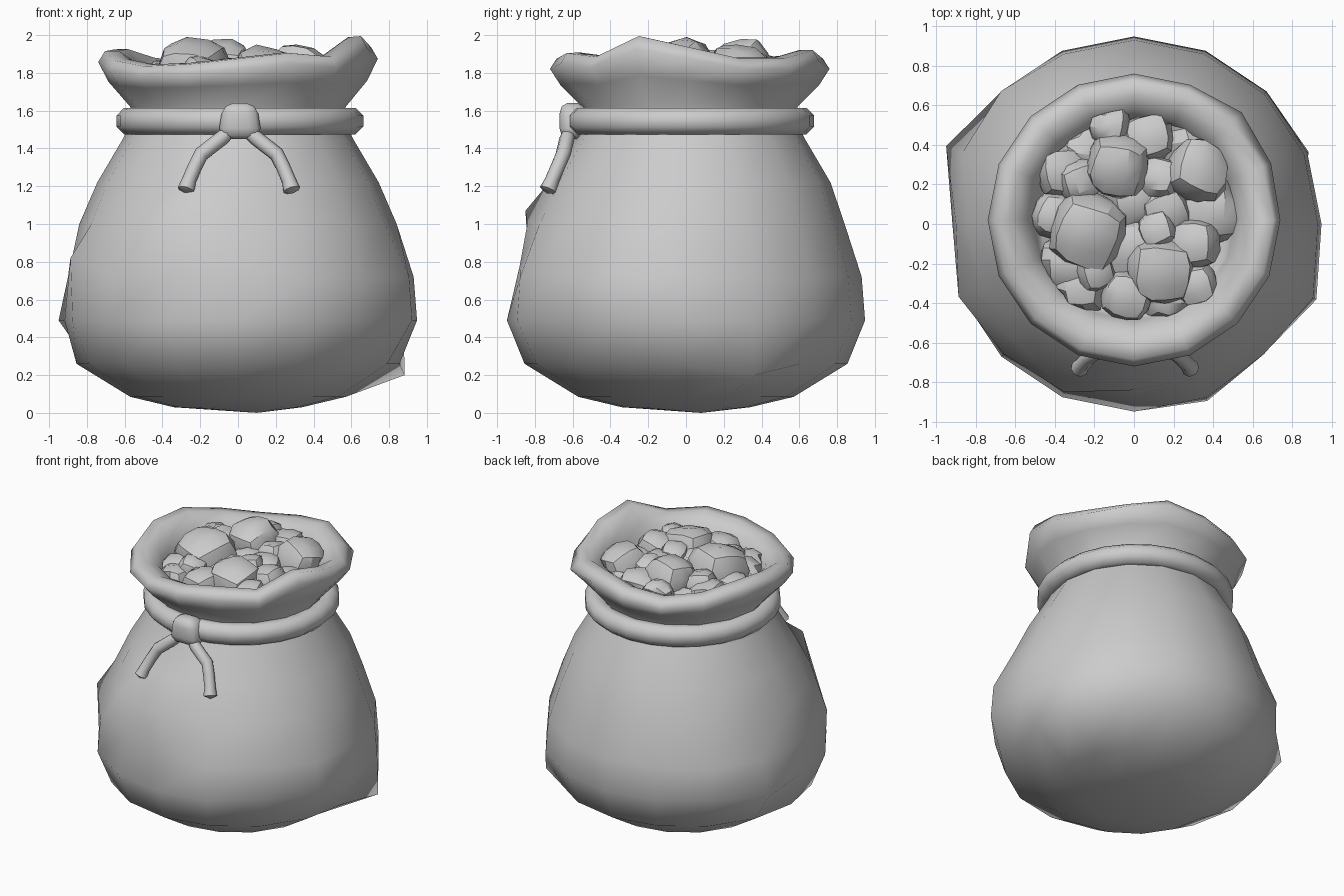
import bpy, bmesh, random
from math import cos, sin, radians, pi, hypot
from mathutils import Vector, Euler

if "Cube" in bpy.data.objects:
    bpy.data.objects.remove(bpy.data.objects["Cube"])

random.seed(4)
N = 16


def finish(name, bm, angle):
    bmesh.ops.recalc_face_normals(bm, faces=bm.faces)
    me = bpy.data.meshes.new(name)
    bm.to_mesh(me)
    bm.free()
    ob = bpy.data.objects.new(name, me)
    bpy.context.collection.objects.link(ob)
    bpy.ops.object.select_all(action='DESELECT')
    ob.select_set(True)
    bpy.context.view_layer.objects.active = ob
    bpy.ops.object.shade_smooth_by_angle(angle=radians(angle))
    return ob


def bridge(bm, rings, closed=False):
    pairs = list(zip(rings, rings[1:]))
    if closed:
        pairs.append((rings[-1], rings[0]))
    for a, b in pairs:
        n = len(a)
        for i in range(n):
            j = (i + 1) % n
            bm.faces.new((a[i], a[j], b[j], b[i]))


def cap(bm, ring, co):
    v = bm.verts.new(co)
    for i in range(len(ring)):
        bm.faces.new((ring[i], ring[(i + 1) % len(ring)], v))


# Sack: revolved profile (radius, height, share of the wavy rim offset)
profile = [(0.34, 0.03, 0), (0.57, 0.085, 0), (0.855, 0.26, 0), (0.948, 0.49, 0),
           (0.93, 0.72, 0), (0.84, 1.0, 0), (0.745, 1.22, 0), (0.61, 1.45, 0),
           (0.565, 1.54, 0), (0.57, 1.62, 0), (0.685, 1.74, 0.4), (0.74, 1.83, 0.9),
           (0.705, 1.885, 1), (0.63, 1.89, 0.9), (0.55, 1.84, 0.5),
           (0.51, 1.75, 0), (0.48, 1.66, 0)]
rim = [1.94, 1.88, 1.88, 1.925, 1.88, 1.85, 1.88, 1.93,
       1.92, 1.87, 1.84, 1.85, 1.88, 1.91, 1.89, 2.0]
# Lumps in the cloth: (ring, side) -> radius change, height change
lumps = {(3, 7): (0.08, 0), (4, 7): (0.01, 0), (3, 15): (0.05, 0), (4, 15): (0.05, 0),
         (2, 1): (0.10, -0.06), (5, 11): (0.08, 0.07), (4, 9): (0.03, 0.10),
         (4, 11): (-0.03, 0.04), (4, 12): (-0.05, 0.06), (3, 8): (-0.03, 0),
         (4, 8): (-0.03, 0), (3, 14): (-0.02, 0), (4, 6): (0.02, 0),
         (4, 13): (0.02, 0), (3, 13): (0.02, 0), (11, 2): (0.03, 0), (11, 1): (0.01, 0)}
bm = bmesh.new()
rings = []
for k, (r, z, w) in enumerate(profile):
    ring = []
    for i in range(N):
        a = 2 * pi * i / N
        dr, dz = lumps.get((k, i), (0, 0))
        dy = 0.02 if k > 5 else 0
        ring.append(bm.verts.new(((r + dr) * cos(a), (r + dr) * sin(a) + dy,
                                  z + dz + w * (rim[i] - 1.89))))
    rings.append(ring)
bridge(bm, rings)
cap(bm, rings[0], (0.1, 0.08, 0))
cap(bm, rings[-1], (0, 0, 1.68))
finish("sack", bm, 80)

# Rope around the neck
bm = bmesh.new()
rings = []
for i in range(24):
    a = 2 * pi * i / 24
    ring = []
    for j in range(8):
        t = 2 * pi * (j + 0.5) / 8
        r = 0.584 + 0.075 * cos(t)
        ring.append(bm.verts.new((r * cos(a) + 0.01, r * sin(a) + 0.025, 1.545 + 0.076 * sin(t))))
    rings.append(ring)
bridge(bm, rings, closed=True)
finish("neck_rope", bm, 60)

# Knot
bm = bmesh.new()
bmesh.ops.create_cube(bm, size=1)
bmesh.ops.bevel(bm, geom=bm.edges[:], offset=0.3, segments=2, profile=0.5, affect='EDGES')
for v in bm.verts:
    taper = 0.9 - 0.25 * v.co.z
    v.co = Vector((v.co.x * 0.23 * taper + 0.01, v.co.y * 0.14 - 0.60, v.co.z * 0.19 + 1.545))
finish("knot", bm, 60)

# Two loose rope ends
path = [(0.04, -0.61, 1.50), (0.09, -0.63, 1.455), (0.20, -0.65, 1.37),
        (0.235, -0.68, 1.30), (0.265, -0.71, 1.23), (0.28, -0.73, 1.18)]
radii = [0.035, 0.04, 0.04, 0.038, 0.038, 0.046]
for name, side in (("rope_end_left", -1), ("rope_end_right", 1)):
    pts = [Vector((x * side + 0.005, y, z)) for x, y, z in path]
    bm = bmesh.new()
    rings = []
    for i, p in enumerate(pts):
        d = (pts[min(i + 1, len(pts) - 1)] - pts[max(i - 1, 0)]).normalized()
        u = d.cross(Vector((0, 1, 0))).normalized()
        v = d.cross(u)
        rings.append([bm.verts.new(p + radii[i] * (u * cos(pi * j / 4) + v * sin(pi * j / 4)))
                      for j in range(8)])
    bridge(bm, rings)
    cap(bm, rings[0], pts[0])
    cap(bm, rings[-1], pts[-1] + (pts[-1] - pts[-2]).normalized() * 0.02)
    finish(name, bm, 60)

# Stones filling the sack: (x, y, top height, radius)
stones = [(-0.12, 0.50, 1.89, .10), (0.08, 0.44, 1.89, .12), (-0.08, 0.30, 1.98, .15),
          (0.32, 0.27, 1.95, .15), (-0.37, 0.27, 1.87, .12), (-0.28, 0.22, 1.91, .10),
          (0.13, 0.23, 1.90, .10), (-0.23, -0.03, 1.99, .18), (0.13, -0.23, 1.95, .16),
          (0.12, -0.03, 1.90, .09), (0.16, 0.07, 1.87, .12), (0.31, -0.10, 1.90, .12),
          (0.32, -0.31, 1.87, .10), (-0.03, -0.36, 1.88, .12), (-0.20, -0.24, 1.89, .09),
          (-0.28, -0.32, 1.84, .13), (-0.34, -0.20, 1.85, .13), (-0.40, 0.04, 1.85, .11),
          (0.0, -0.12, 1.86, .14), (0.39, 0.08, 1.83, .17), (0.0, 0.12, 1.86, .14),
          (0.25, 0.40, 1.83, .13), (0.18, -0.36, 1.82, .13), (-0.25, 0.38, 1.82, .13)]
for n, (x, y, top, r) in enumerate(stones):
    bm = bmesh.new()
    bmesh.ops.create_cube(bm, size=2)
    bmesh.ops.subdivide_edges(bm, edges=bm.edges[:], cuts=2, use_grid_fill=True)
    rot = Euler((random.uniform(-.3, .3), random.uniform(-.3, .3),
                 random.uniform(-.4, .4))).to_matrix()
    for v in bm.verts:
        p = v.co.lerp(v.co.normalized() * 1.15, 0.82)
        v.co = rot @ (p * r * random.uniform(0.93, 1.03))
    peak = max(v.co.z for v in bm.verts)
    for v in bm.verts:
        v.co += Vector((x, y, top - peak))
        # keep the stone inside the cloth
        d = hypot(v.co.x, v.co.y - 0.02)
        limit = 0.52 if v.co.z < 1.8 else 0.56
        if d > limit:
            v.co.x *= limit / d
            v.co.y = 0.02 + (v.co.y - 0.02) * limit / d
    finish("stone_%02d" % (n + 1), bm, 32)
